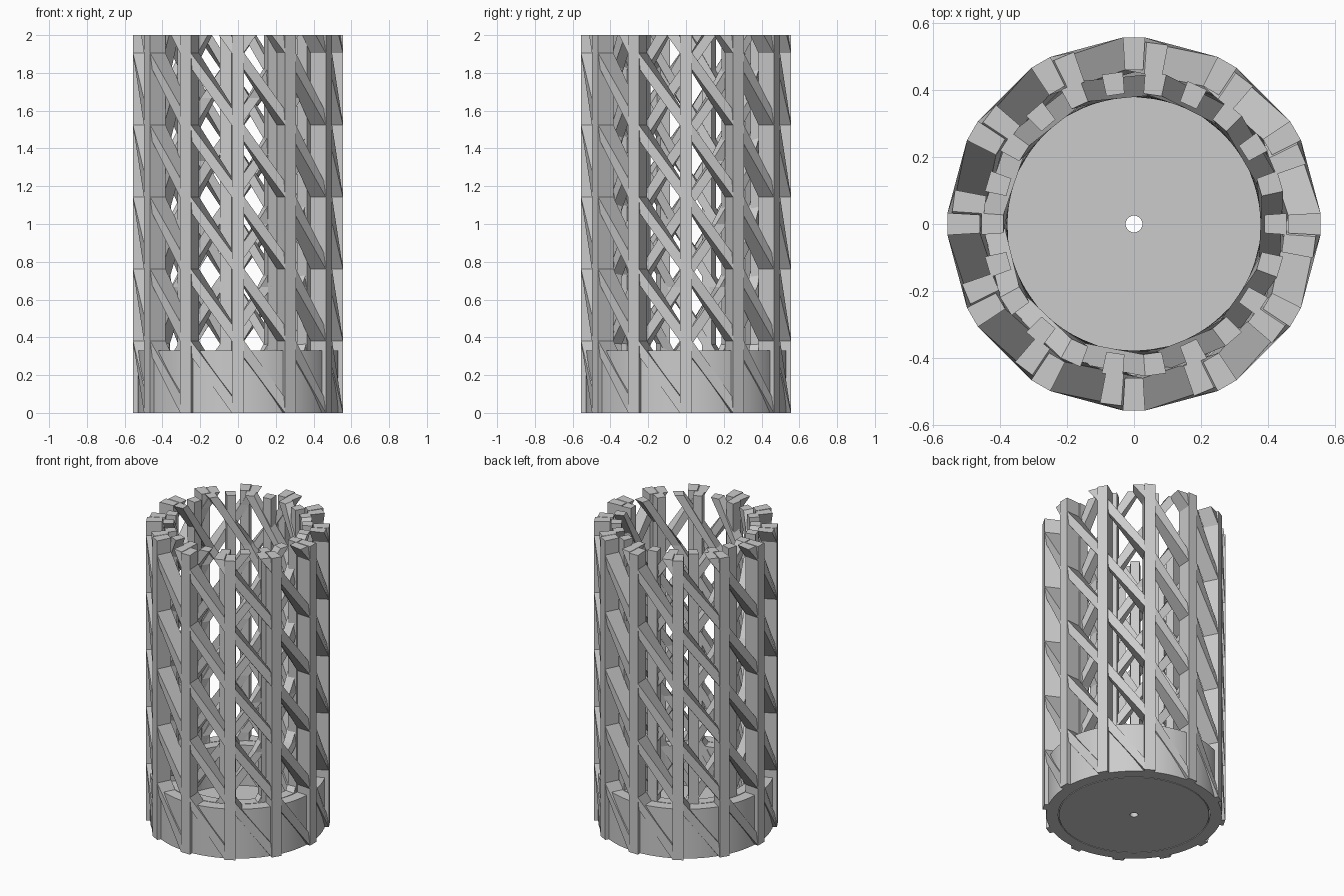
import bpy
import bmesh
from math import cos, sin, pi, radians, floor
from mathutils import Vector

cube = bpy.data.objects.get("Cube")
if cube:
    bpy.data.objects.remove(cube, do_unlink=True)

grey = bpy.data.materials.new("light_grey")
grey.use_nodes = True
grey.diffuse_color = (0.6, 0.6, 0.6, 1)
grey.node_tree.nodes["Principled BSDF"].inputs["Base Color"].default_value = (0.6, 0.6, 0.6, 1)

HEIGHT = 2.0
BASE = 0.33


def make_object(name, bm):
    bmesh.ops.recalc_face_normals(bm, faces=bm.faces)
    mesh = bpy.data.meshes.new(name)
    bm.to_mesh(mesh)
    bm.free()
    mesh.materials.append(grey)
    obj = bpy.data.objects.new(name, mesh)
    bpy.context.collection.objects.link(obj)
    return obj


def section(r_in, r_out, half, angle, z):
    """Four corners of a bar's horizontal cross-section."""
    return [Vector((r * cos(angle + s * half), r * sin(angle + s * half), z))
            for r, s in ((r_in, -1), (r_out, -1), (r_out, 1), (r_in, 1))]


def loft(bm, rings):
    rows = [[bm.verts.new(p) for p in ring] for ring in rings]
    for low, high in zip(rows, rows[1:]):
        for i in range(4):
            j = (i + 1) % 4
            bm.faces.new((low[i], low[j], high[j], high[i]))
    bm.faces.new(rows[0])
    bm.faces.new(rows[-1])


def lattice(name, count, r_in, r_out, half, step_z, step_angle):
    """Upright ribs and stepped spiral bars, all cut level at the top."""
    ribs, bars = bmesh.new(), bmesh.new()
    whole = floor(HEIGHT / step_z + 1e-6)
    rest = HEIGHT / step_z - whole
    for i in range(count):
        a = 2 * pi * i / count
        loft(ribs, [section(r_in, r_out, half, a, z) for z in (0, HEIGHT)])
        rings = [section(r_in, r_out, half, a + k * step_angle, k * step_z)
                 for k in range(whole + 2)]
        end = [p.lerp(q, rest) for p, q in zip(rings[-2], rings[-1])]
        rings = rings[:-1] + ([end] if rest > 0.001 else [])
        loft(bars, rings)
    make_object(name + "_ribs", ribs)
    make_object(name + "_spiral_bars", bars)


def lathe(name, profile, steps=72):
    """Closed profile of radius and height turned about the z axis."""
    bm = bmesh.new()
    rows = [[bm.verts.new((r * cos(2 * pi * i / steps), r * sin(2 * pi * i / steps), z))
             for r, z in profile] for i in range(steps)]
    n = len(profile)
    for i in range(steps):
        a, b = rows[i], rows[(i + 1) % steps]
        for j in range(n):
            k = (j + 1) % n
            bm.faces.new((a[j], b[j], b[k], a[k]))
    obj = make_object(name, bm)
    bpy.ops.object.select_all(action='DESELECT')
    bpy.context.view_layer.objects.active = obj
    obj.select_set(True)
    bpy.ops.object.shade_smooth_by_angle(angle=radians(30))


# Outer cage leans one way, inner cage the other
lattice("outer", 12, 0.46, 0.557, radians(3.4), HEIGHT / 5.25, radians(-30))
lattice("inner", 11, 0.39, 0.455, radians(4), HEIGHT / 6, radians(30))

# Base: outer collar, and inner cup with a drain hole in its floor
lathe("outer_collar", [(0.46, 0), (0.532, 0), (0.532, BASE), (0.46, BASE)])
lathe("inner_cup", [(0.025, 0), (0.455, 0), (0.455, BASE),
                    (0.39, BASE), (0.39, 0.06), (0.025, 0.06)])
